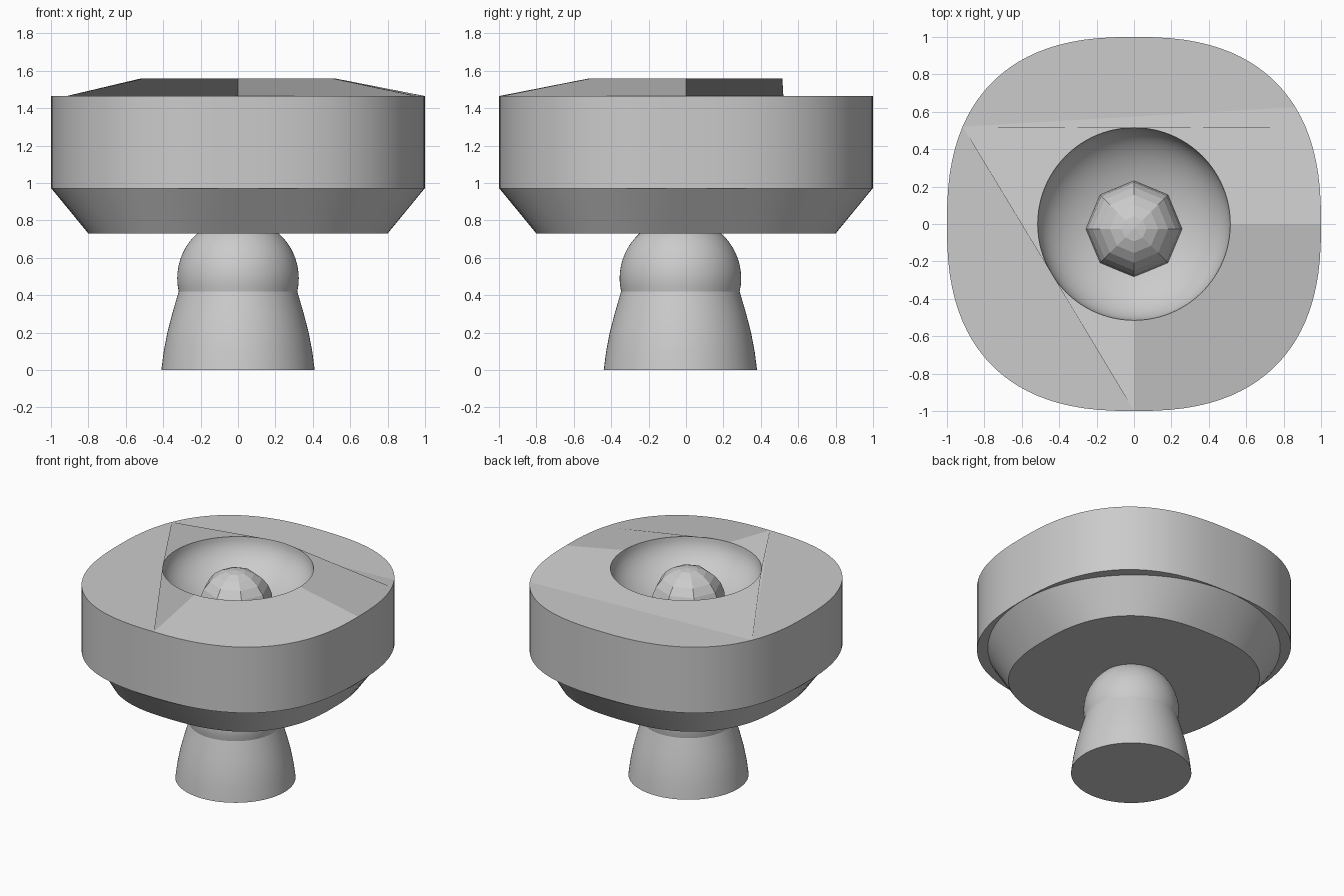
import bpy, bmesh
from math import sin, cos, pi, copysign, radians

if "Cube" in bpy.data.objects:
    bpy.data.objects.remove(bpy.data.objects["Cube"])

SEG = 96


def ring(bm, r, z, power=2.0, cy=0.0):
    """Closed loop of vertices; power 2 is a circle, higher is a rounded square."""
    vs = []
    for i in range(SEG):
        a = 2 * pi * i / SEG
        c, s = cos(a), sin(a)
        x = copysign(abs(c) ** (2 / power), c) * r
        y = copysign(abs(s) ** (2 / power), s) * r
        vs.append(bm.verts.new((x, y + cy, z)))
    return vs


def bridge(bm, a, b):
    for i in range(SEG):
        j = (i + 1) % SEG
        bm.faces.new((a[i], a[j], b[j], b[i]))


def finish(bm, name, angle=30):
    me = bpy.data.meshes.new(name)
    bm.to_mesh(me)
    bm.free()
    ob = bpy.data.objects.new(name, me)
    bpy.context.collection.objects.link(ob)
    bpy.ops.object.select_all(action='DESELECT')
    ob.select_set(True)
    bpy.context.view_layer.objects.active = ob
    if angle:
        bpy.ops.object.shade_smooth_by_angle(angle=radians(angle))
    return ob


# Basin: underside tapers out to a circle, small ledge, then rounded-square wall
SQ = 2.5
bm = bmesh.new()
loops = [ring(bm, r, z, p) for r, z, p in
         ((0.8, 0.73, SQ), (0.997, 0.97, 2), (1.0, 0.97, SQ), (1.0, 1.465, SQ))]
bm.faces.new(loops[0][::-1])
for a, b in zip(loops, loops[1:]):
    bridge(bm, a, b)

# Round bowl
R, RIM, DEPTH = 0.515, 1.56, 0.30
bowl = [ring(bm, R * cos(t), RIM - DEPTH * sin(t)) for t in (k * pi / 32 for k in range(16))]
for a, b in zip(bowl, bowl[1:]):
    bridge(bm, a, b)
bm.faces.new(bowl[-1])

# Raised top: flat border pieces at the back and left, sloped panels to the rim
outer, inner = loops[-1], bowl[0]


def nearest(x, y):
    return min(range(SEG), key=lambda i: (outer[i].co.x - x) ** 2 + (outer[i].co.y - y) ** 2)


A, B, C = nearest(-0.92, 0.51), nearest(0.86, 0.63), SEG * 3 // 4
bm.faces.new(outer[B:A + 1])
bm.faces.new(outer[A:C + 1])
bm.faces.new(outer[:B + 1] + [outer[A], outer[C]] + inner[C::-1])
bm.faces.new(outer[C:] + [outer[0], inner[0]] + inner[:C - 1:-1])
basin = finish(bm, "basin")
for p in basin.data.polygons:
    if p.loop_total > 4:
        p.use_smooth = False

# Foot: flared base with a rounded knob that runs up into the basin
bm = bmesh.new()
profile = [(0.41, 0), (0.397, 0.1), (0.378, 0.2), (0.352, 0.3), (0.317, 0.42)]
K, KZ = 0.325, 0.49
profile += [(K * cos(t), KZ + K * sin(t)) for t in (radians(-12 + 6 * k) for k in range(1, 17))]
foot = [ring(bm, r, z, cy=-0.03) for r, z in profile]
bm.faces.new(foot[0][::-1])
for a, b in zip(foot, foot[1:]):
    bridge(bm, a, b)
bm.faces.new(foot[-1])
finish(bm, "foot", 24)

# Faceted ball resting in the bowl
bm = bmesh.new()
bmesh.ops.create_uvsphere(bm, u_segments=8, v_segments=12, radius=0.257)
bmesh.ops.translate(bm, verts=bm.verts, vec=(0, -0.026, 1.30))
finish(bm, "ball", 0)
